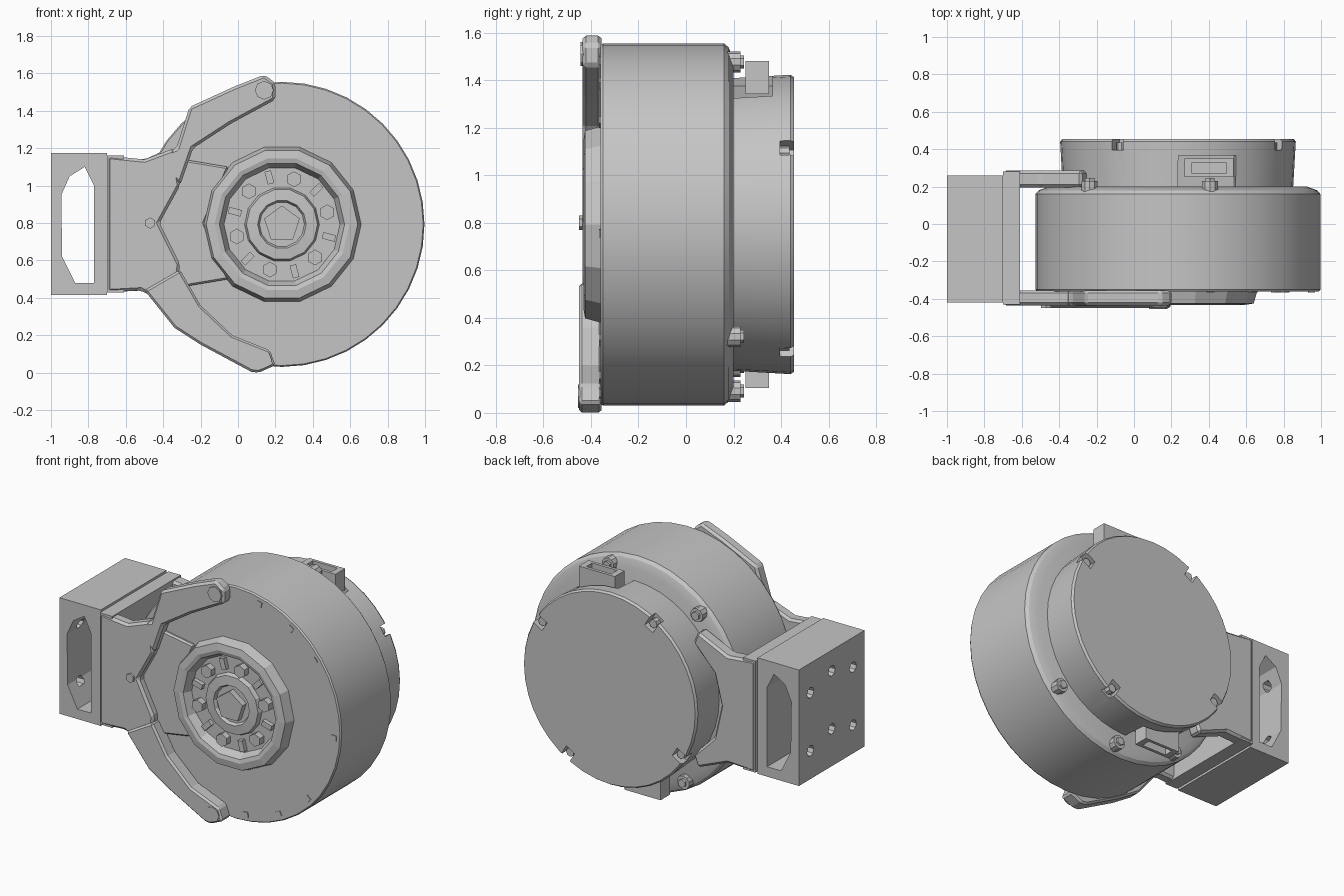
import bpy, bmesh, math
from mathutils import Vector, Matrix

old = bpy.data.objects.get("Cube")
if old:
    bpy.data.objects.remove(old, do_unlink=True)

CX, CZ = 0.235, 0.793          # drum axis
TONE = (0.56, 0.56, 0.56, 1)
grey = bpy.data.materials.new("cast_grey")
grey.use_nodes = True
grey.diffuse_color = TONE
grey.node_tree.nodes["Principled BSDF"].inputs["Base Color"].default_value = TONE


def finish(bm, name):
    bmesh.ops.remove_doubles(bm, verts=bm.verts[:], dist=0.0005)
    bmesh.ops.recalc_face_normals(bm, faces=bm.faces[:])
    me = bpy.data.meshes.new(name)
    bm.to_mesh(me)
    bm.free()
    me.materials.append(grey)
    ob = bpy.data.objects.new(name, me)
    bpy.context.collection.objects.link(ob)
    return ob


def activate(ob):
    bpy.ops.object.select_all(action='DESELECT')
    ob.select_set(True)
    bpy.context.view_layer.objects.active = ob


def smooth(ob):
    activate(ob)
    bpy.ops.object.shade_smooth_by_angle(angle=math.radians(28))


def lathe(name, profile, steps):
    """Spin (radius, y) points about the drum axis."""
    bm = bmesh.new()
    vs = [bm.verts.new((CX + r, y, CZ)) for r, y in profile]
    es = [bm.edges.new(p) for p in zip(vs, vs[1:])]
    bmesh.ops.spin(bm, geom=vs + es, cent=(CX, 0, CZ), axis=(0, 1, 0),
                   steps=steps, angle=2 * math.pi)
    return finish(bm, name)


def fill_prism(bm, points, y0, y1):
    """Extrude an (x, z) outline from y0 to y1."""
    face = bm.faces.new([bm.verts.new((x, y0, z)) for x, z in points])
    ext = bmesh.ops.extrude_face_region(bm, geom=[face])
    moved = [v for v in ext["geom"] if isinstance(v, bmesh.types.BMVert)]
    bmesh.ops.translate(bm, verts=moved, vec=(0, y1 - y0, 0))


def prism(name, points, y0, y1, bevel=0):
    bm = bmesh.new()
    fill_prism(bm, points, y0, y1)
    ob = finish(bm, name)
    if bevel:
        mod = ob.modifiers.new("soft_edge", 'BEVEL')
        mod.width = bevel
        mod.segments = 1
    return ob


def add_box(bm, center, size, turn=0):
    m = (Matrix.Translation(center) @ Matrix.Rotation(turn, 4, 'Y')
         @ Matrix.Diagonal((*size, 1)))
    bmesh.ops.create_cube(bm, size=1, matrix=m)


def add_cyl(bm, center, r, depth, sides, axis='X'):
    rot = Matrix.Rotation(math.pi / 2, 4, axis)
    bmesh.ops.create_cone(bm, cap_ends=True, segments=sides, radius1=r,
                          radius2=r, depth=depth,
                          matrix=Matrix.Translation(center) @ rot)


def polar(deg, r, y):
    a = math.radians(deg)
    return Vector((CX + r * math.cos(a), y, CZ + r * math.sin(a)))


def cut(ob, bm):
    tool = finish(bm, "cutter")
    tool.hide_render = True
    mod = ob.modifiers.new("cut", 'BOOLEAN')
    mod.operation = 'DIFFERENCE'
    mod.solver = 'EXACT'
    mod.object = tool
    activate(ob)
    bpy.ops.object.modifier_apply(modifier="cut")
    bpy.data.objects.remove(tool, do_unlink=True)


# Main drum with a ring of small square studs on the front face
smooth(lathe("main_drum", [(0, -.36), (.755, -.36), (.762, -.35), (.762, .16),
                           (.745, .18), (.69, .2), (0, .2)], 40))
bm = bmesh.new()
for deg in (76, 56, 37, -3, -43, -64, -84):
    add_box(bm, polar(deg, .715, -.36), (.035, .012, .035), -math.radians(deg))
finish(bm, "front_studs")

# Rear cap with four screw notches and two connector recesses
cap = lathe("rear_cap", [(0, .18), (.615, .18), (.63, .44), (.62, .455), (0, .455)], 40)
notch = bmesh.new()
for k in range(4):
    add_box(notch, polar(31 + 90 * k, .6, .44), (.1, .09, .07), -math.radians(31 + 90 * k))
for deg in (75, 255):
    add_box(notch, polar(deg, .63, .28), (.32, .17, .14), math.radians(90 - deg))
cut(cap, notch)
smooth(cap)

bm = bmesh.new()
for k in range(4):
    add_cyl(bm, polar(31 + 90 * k, .585, .415), .028, .04, 8)
finish(bm, "cap_screws")

# Two open-ended connectors on the rim of the cap
for label, deg, sign in (("upper", 75, 1), ("lower", 255, -1)):
    bm = bmesh.new()
    c = polar(deg, .64, .3)
    add_box(bm, c, (.26, .1, .14))
    conn = finish(bm, label + "_connector")
    slot = bmesh.new()
    add_box(slot, c + Vector((0, 0, sign * .05)), (.18, .06, .1))
    cut(conn, slot)

# Bolts standing on the rear flange
bm = bmesh.new()
for deg in (76, 132, 238, 276, 318):
    add_cyl(bm, polar(deg, .705, .2), .045, .06, 10)
    add_cyl(bm, polar(deg, .705, .23), .028, .03, 6)
finish(bm, "flange_bolts")

# Front hub: faceted ring, recessed face, raised centre
lathe("front_hub", [(.425, -.355), (.405, -.425), (.36, -.432), (.335, -.425),
                    (.31, -.372), (.2, -.372), (.19, -.4), (.13, -.405),
                    (.12, -.385), (0, -.385)], 14)
bm = bmesh.new()
for k in range(6):
    add_cyl(bm, polar(15 + 60 * k, .25, -.39), .042, .05, 6)
    add_box(bm, polar(45 + 60 * k, .26, -.385), (.07, .03, .035), math.radians(-45 - 60 * k))
add_cyl(bm, polar(0, 0, -.4), .1, .05, 5)
finish(bm, "hub_bolts")

# Front bracket: central web and two arms that embrace the drum
prism("front_bracket_web", [(-.7, 1.16), (-.5, 1.14), (-.34, 1.2), (-.31, 1.0),
                            (-.42, .8), (-.31, .58), (-.34, .34), (-.52, .44),
                            (-.7, .43)], -.435, -.355, .015)
prism("front_bracket_skirt", [(-.35, 1.15), (-.05, 1.1), (-.18, .8),
                              (-.05, .5), (-.35, .45), (-.5, .8)], -.385, -.355, .01)
prism("upper_front_arm", [(-.45, 1.15), (-.33, 1.2), (-.26, 1.42), (-.02, 1.53),
                          (.14, 1.593), (.2, 1.55), (.2, 1.46), (-.04, 1.33),
                          (-.24, 1.2), (-.31, 1.0)], -.435, -.355, .015)
prism("lower_front_arm", [(-.5, .44), (-.34, .24), (-.2, .15), (.07, .005), (.11, 0),
                          (.2, .04), (.17, .12), (-.03, .2), (-.2, .36),
                          (-.31, .55)], -.45, -.355, .012)
bm = bmesh.new()
add_cyl(bm, (.14, -.415, 1.51), .05, .06, 8)
add_cyl(bm, (.13, -.425, .07), .05, .06, 8)
add_cyl(bm, (-.47, -.435, .8), .03, .03, 6)
finish(bm, "arm_bolts")

# Rear bracket fork and the wall joining it to the front bracket
prism("rear_bracket_fork", [(-.7, 1.16), (-.5, 1.14), (-.28, 1.24), (-.25, 1.16),
                            (-.4, 1.0), (-.45, .8), (-.4, .58), (-.25, .43),
                            (-.28, .35), (-.5, .44), (-.7, .43)], .195, .285, .015)
prism("bracket_wall", [(-.7, .43), (-.61, .43), (-.63, .8), (-.61, 1.16), (-.7, 1.16)], -.43, .28)

# Clamp block: hollow along y, with screw holes through the outer wall
bm = bmesh.new()
add_box(bm, (-.85, -.08, .795), (.3, .68, .76))
block = finish(bm, "clamp_block")
hole = bmesh.new()
fill_prism(hole, [(-.94, .62), (-.87, .48), (-.77, .48), (-.77, 1.0), (-.82, 1.1),
                  (-.9, 1.05), (-.945, .95)], -.6, .6)
cut(block, hole)
hole = bmesh.new()
for y in (-.3, -.08, .14):
    for z in (.6, .98):
        add_cyl(hole, (-.98, y, z + (.06 if y == -.08 else 0)), .035, .12, 8, 'Y')
cut(block, hole)
